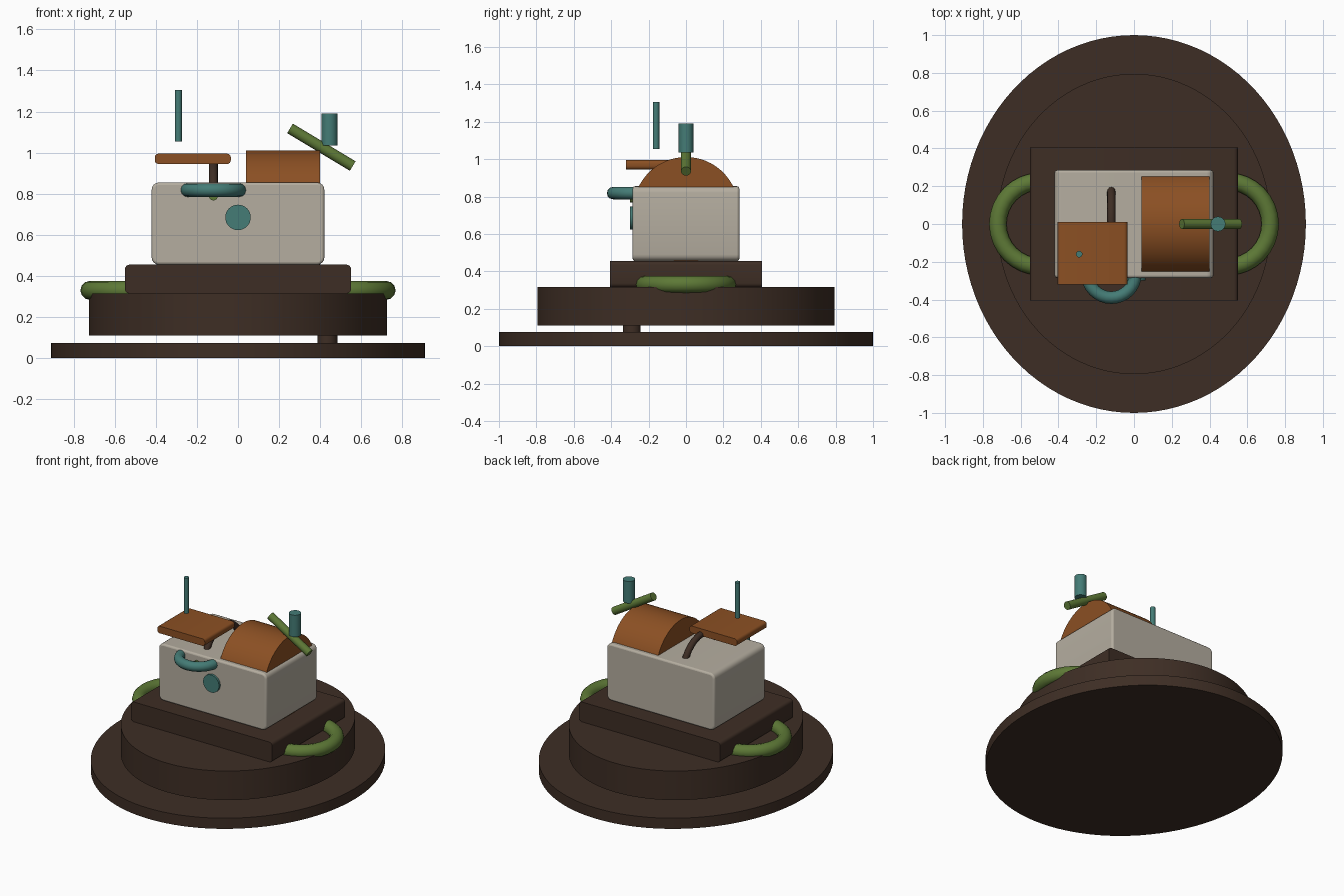
import bpy, bmesh, math
from mathutils import Vector

cube = bpy.data.objects.get("Cube")
if cube:
    bpy.data.objects.remove(cube, do_unlink=True)


def material(name, rgb):
    m = bpy.data.materials.new(name)
    m.use_nodes = True
    m.diffuse_color = (*rgb, 1)
    m.node_tree.nodes["Principled BSDF"].inputs["Base Color"].default_value = (*rgb, 1)
    return m


BROWN = material("dark_brown", (0.048, 0.027, 0.018))
CREAM = material("cream", (0.46, 0.42, 0.35))
ORANGE = material("burnt_orange", (0.26, 0.08, 0.017))
GREEN = material("olive_green", (0.11, 0.19, 0.037))
TEAL = material("teal", (0.058, 0.2, 0.18))


def finish(ob, name, mat, angle=40):
    ob.name = ob.data.name = name
    ob.data.materials.append(mat)
    bpy.ops.object.shade_smooth_by_angle(angle=math.radians(angle))
    return ob


def rod(name, mat, start, end, radius, squash=1, sides=32):
    """Cylinder between two points; squash narrows it along its local x."""
    a, b = Vector(start), Vector(end)
    bpy.ops.mesh.primitive_cylinder_add(
        vertices=sides, radius=radius, depth=(b - a).length, location=(a + b) / 2,
        rotation=(b - a).to_track_quat('Z', 'Y').to_euler())
    ob = bpy.context.object
    ob.scale.x = squash
    return finish(ob, name, mat)


def ring(name, mat, loc, major, minor, rot=(0, 0, 0)):
    bpy.ops.mesh.primitive_torus_add(
        major_segments=32, minor_segments=12, major_radius=major,
        minor_radius=minor, location=loc, rotation=rot)
    return finish(bpy.context.object, name, mat)


def block(name, mat, low, high, corner, rim=0):
    """Box rounded along its front-to-back edges, with an optional rim bevel."""
    low, high = Vector(low), Vector(high)
    size = high - low
    bm = bmesh.new()
    bmesh.ops.create_cube(bm, size=1)
    bmesh.ops.scale(bm, vec=size, verts=bm.verts)
    long_edges = [e for e in bm.edges
                  if abs(e.verts[0].co.y - e.verts[1].co.y) > size.y / 2]
    bmesh.ops.bevel(bm, geom=long_edges, offset=corner, segments=4,
                    profile=0.5, affect='EDGES')
    mesh = bpy.data.meshes.new(name)
    bm.to_mesh(mesh)
    bm.free()
    ob = bpy.data.objects.new(name, mesh)
    ob.location = (low + high) / 2
    bpy.context.collection.objects.link(ob)
    bpy.ops.object.select_all(action='DESELECT')
    ob.select_set(True)
    bpy.context.view_layer.objects.active = ob
    if rim:
        mod = ob.modifiers.new("rim", 'BEVEL')
        mod.width, mod.segments = rim, 3
        mod.limit_method, mod.angle_limit = 'ANGLE', math.radians(50)
    return finish(ob, name, mat)


# Oval base, raised turntable and the peg between them
rod("base_disc", BROWN, (0, 0, 0), (0, 0, 0.075), 1, 0.91, 96)
rod("upper_disc", BROWN, (0, 0, 0.11), (0, 0, 0.315), 0.795, 0.912, 96)
rod("support_peg", BROWN, (0.435, -0.29, 0.07), (0.435, -0.29, 0.115), 0.048)

# Body on its plinth
block("plinth", BROWN, (-0.55, -0.405, 0.315), (0.55, 0.405, 0.455), 0.022)
block("body", CREAM, (-0.42, -0.285, 0.455), (0.42, 0.285, 0.855), 0.035, 0.012)

# Side handles
for side, x in (("left", 1), ("right", -1)):
    ring(side + "_handle", GREEN, (x * 0.495, 0, 0.33), 0.226, 0.046)

# Drum and plate on top
rod("drum", ORANGE, (0.04, 0, 0.73), (0.4, 0, 0.73), 0.281, sides=64)
block("top_plate", ORANGE, (-0.405, -0.32, 0.945), (-0.035, 0.01, 0.995), 0.018)
ring("top_arch", BROWN, (-0.12, 0, 0.752), 0.2, 0.022, (0, math.pi / 2, 0))

# Front ring, stub and round button
ring("front_ring", TEAL, (-0.12, -0.262, 0.818), 0.128, 0.033)
rod("ring_stub", GREEN, (-0.12, -0.27, 0.79), (-0.12, -0.3, 0.79), 0.022)
rod("front_button", TEAL, (0, -0.27, 0.685), (0, -0.3, 0.685), 0.062)

# Tilted lever and upright pins
rod("lever", GREEN, (0.253, 0, 1.118), (0.558, 0, 0.935), 0.027)
rod("lever_knob", TEAL, (0.445, 0, 1.036), (0.445, 0, 1.19), 0.039)
rod("thin_pin", TEAL, (-0.29, -0.16, 1.055), (-0.29, -0.16, 1.305), 0.017)
